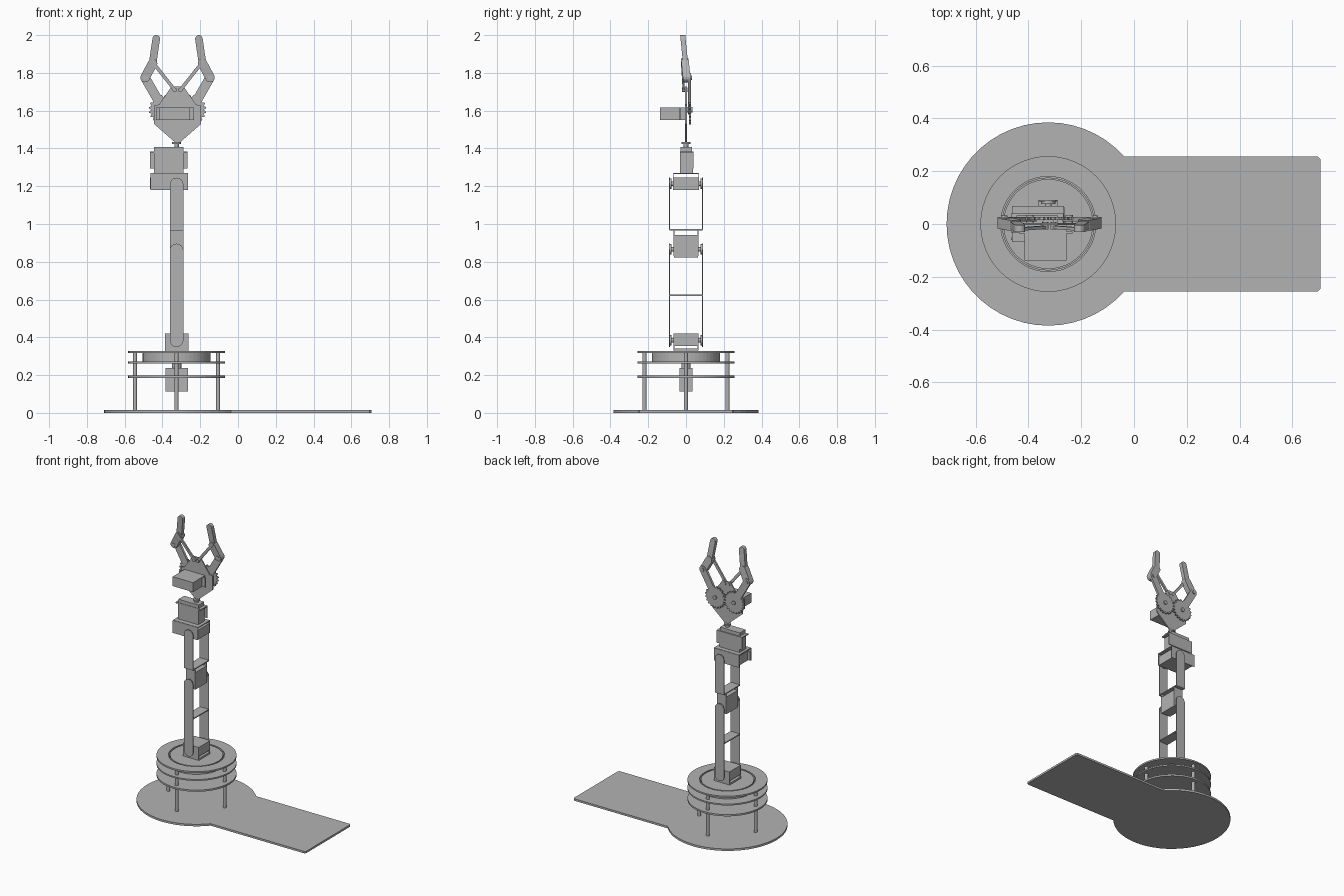
import bpy, bmesh, math
from mathutils import Vector

if "Cube" in bpy.data.objects:
    bpy.data.objects.remove(bpy.data.objects["Cube"])

CX = -0.325   # arm axis
GX = -0.32    # gripper axis
grey = bpy.data.materials.new("plain grey")
grey.diffuse_color = (0.45, 0.45, 0.45, 1)
grey.use_nodes = True
grey.node_tree.nodes["Principled BSDF"].inputs["Base Color"].default_value = grey.diffuse_color


def finish(name, bm):
    bmesh.ops.recalc_face_normals(bm, faces=bm.faces[:])
    me = bpy.data.meshes.new(name)
    bm.to_mesh(me)
    bm.free()
    me.materials.append(grey)
    ob = bpy.data.objects.new(name, me)
    bpy.context.collection.objects.link(ob)
    return ob


def prism(name, pts, axis, lo, hi, lean=0.0, pivot_z=0.0):
    """Extrude a flat outline along y (outline in x,z) or z (outline in x,y)."""
    bm = bmesh.new()

    def put(a, b, c):
        if axis == 'y':
            return bm.verts.new((a, c - lean * (b - pivot_z), b))
        return bm.verts.new((a, b, c))
    low = [put(a, b, lo) for a, b in pts]
    top = [put(a, b, hi) for a, b in pts]
    bm.faces.new(low)
    bm.faces.new(top)
    n = len(pts)
    for i in range(n):
        j = (i + 1) % n
        bm.faces.new((low[i], low[j], top[j], top[i]))
    return finish(name, bm)


def box(name, x0, x1, y0, y1, z0, z1):
    return prism(name, [(x0, y0), (x1, y0), (x1, y1), (x0, y1)], 'z', z0, z1)


def circle(a, b, r, n=48):
    return [(a + r * math.cos(2 * math.pi * i / n), b + r * math.sin(2 * math.pi * i / n)) for i in range(n)]


def capsule(p, q, w, n=8):
    """Outline of a bar with round ends."""
    ang = math.atan2(q[1] - p[1], q[0] - p[0])
    out = []
    for c, start in ((q, ang - math.pi / 2), (p, ang + math.pi / 2)):
        for i in range(n + 1):
            t = start + math.pi * i / n
            out.append((c[0] + w / 2 * math.cos(t), c[1] + w / 2 * math.sin(t)))
    return out


def ring(name, r_in, r_out, z0, z1, n=48):
    bm = bmesh.new()
    loops = [[bm.verts.new((x, y, z)) for x, y in circle(CX, 0, r, n)]
             for r, z in ((r_in, z0), (r_out, z0), (r_out, z1), (r_in, z1))]
    for k in range(4):
        a, b = loops[k], loops[(k + 1) % 4]
        for i in range(n):
            j = (i + 1) % n
            bm.faces.new((a[i], a[j], b[j], b[i]))
    return finish(name, bm)


# ground plate: disc joined with a rectangular tongue
a0 = math.asin(0.255 / 0.385)
plate = [(CX + 0.385 * math.cos(t), 0.385 * math.sin(t))
         for t in (a0 + (2 * math.pi - 2 * a0) * i / 40 for i in range(41))]
plate += [(0.697, -0.255), (0.706, -0.246), (0.706, 0.246), (0.697, 0.255)]
prism("ground_plate", plate, 'z', 0, 0.014)

# turntable deck, discs, posts
ring("top_ring", 0.18, 0.257, 0.317, 0.328)
prism("middle_disc", circle(CX, 0, 0.257), 'z', 0.262, 0.272)
prism("lower_disc", circle(CX, 0, 0.257), 'z', 0.185, 0.197)
prism("turntable", circle(CX, 0, 0.17), 'z', 0.272, 0.327)
ring("bearing_wall", 0.174, 0.18, 0.272, 0.317)
for i in range(4):
    t = i * math.pi / 2
    prism("post", circle(CX + 0.22 * math.cos(t), 0.22 * math.sin(t), 0.011, 12), 'z', 0.014, 0.32)

# turning motor under the deck
box("base_motor", CX - 0.06, CX + 0.06, -0.034, 0.034, 0.114, 0.238)
prism("base_motor_shaft", circle(CX, 0, 0.025, 16), 'z', 0.238, 0.262)


def horns(z):
    # motor shaft and round horns on both sides of a joint
    prism("joint_shaft", circle(CX, z, 0.012, 12), 'y', -0.085, 0.085)
    for s in (-1, 1):
        prism("joint_horn", circle(CX, z, 0.027, 20), 'y', *sorted((s * 0.076, s * 0.086)))


def side_plates(name, pts, y):
    for s in (-1, 1):
        prism(name, pts, 'y', s * y - 0.002, s * y + 0.002)


def rect(x0, x1, z0, z1):
    return [(x0, z0), (x1, z0), (x1, z1), (x0, z1)]


# shoulder motor in its bracket
box("shoulder_foot", CX - 0.062, CX + 0.062, -0.063, 0.063, 0.327, 0.34)
side_plates("shoulder_bracket", rect(CX - 0.062, CX + 0.062, 0.33, 0.42), 0.063)
box("shoulder_motor", CX - 0.06, CX + 0.062, -0.062, 0.062, 0.355, 0.42)
horns(0.385)

# lower arm link: two thin plates with a cross plate
W = 0.072
side_plates("lower_arm_plate", capsule((CX, 0.385), (CX, 0.86), W), 0.088)
box("lower_arm_web", CX - W / 2, CX + W / 2, -0.088, 0.088, 0.619, 0.626)

# elbow motor
box("elbow_motor", CX - W / 2, CX + W / 2, -0.063, 0.063, 0.822, 0.943)
side_plates("elbow_bracket", rect(CX - W / 2, CX + W / 2, 0.83, 0.968), 0.064)
horns(0.866)

# upper arm link, open at the top end
ua = [(CX + W / 2 * math.cos(math.pi * i / 8), 1.209 + W / 2 * math.sin(math.pi * i / 8)) for i in range(9)]
side_plates("upper_arm_plate", [(CX - W / 2, 0.967), (CX + W / 2, 0.967)] + ua, 0.088)
box("upper_arm_web", CX - W / 2, CX + W / 2, -0.088, 0.088, 0.966, 0.973)

# wrist bend motor and bracket
box("wrist_bend_motor", -0.445, -0.27, -0.065, 0.068, 1.18, 1.247)
box("wrist_bend_tab", -0.465, -0.445, -0.06, -0.052, 1.185, 1.245)
side_plates("wrist_bracket", rect(-0.463, -0.266, 1.18, 1.268), 0.067)
box("wrist_bracket_top", -0.463, -0.266, -0.067, 0.067, 1.264, 1.27)
horns(1.213)

# wrist turn motor
box("wrist_turn_motor", -0.445, -0.288, -0.033, 0.036, 1.27, 1.38)
box("wrist_turn_motor_cap", -0.445, -0.288, -0.03, 0.033, 1.38, 1.408)
box("wrist_turn_tabs", -0.466, -0.267, -0.033, 0.036, 1.376, 1.384)
box("wrist_turn_plate", -0.466, -0.267, 0.036, 0.04, 1.295, 1.384)
prism("wrist_turn_shaft", circle(CX, 0, 0.012, 12), 'z', 1.408, 1.425)
prism("wrist_turn_horn", circle(CX, 0, 0.024, 16), 'z', 1.423, 1.433)

# palm plate
half = [(0.014, 1.433), (0.125, 1.53), (0.125, 1.628), (0.098, 1.632), (0.032, 1.728)]
palm = [(GX + x, z) for x, z in half] + [(GX - x, z) for x, z in reversed(half)]
prism("palm_plate", palm, 'y', -0.004, 0.004)

# gripper motor
box("gripper_motor", -0.415, -0.255, -0.138, 0.0, 1.55, 1.617)
box("gripper_motor_tabs", -0.435, -0.233, -0.036, -0.028, 1.55, 1.617)

# gears, links and fingers, mirrored left and right
for s, side in ((-1, "left"), (1, "right")):
    def P(x, z):
        return (GX + s * x, z)
    gear = []
    for i in range(20):
        for k, r in ((0, 0.066), (0.3, 0.078), (0.6, 0.078), (0.9, 0.066)):
            t = 2 * math.pi * (i + k) / 20
            gear.append(P(0.074 + r * math.cos(t), 1.605 + r * math.sin(t)))
    prism(side + "_gear", gear, 'y', 0.016, 0.026)
    prism(side + "_gear_pin", circle(*P(0.074, 1.605), 0.014, 12), 'y', 0.0, 0.034)
    prism(side + "_outer_link", capsule(P(0.074, 1.605), P(0.172, 1.775), 0.05), 'y', 0.01, 0.026)
    prism(side + "_inner_link", capsule(P(0.015, 1.71), P(0.136, 1.862), 0.018), 'y', -0.018, -0.006, 0.06, 1.71)
    prism(side + "_inner_pin", circle(*P(0.015, 1.71), 0.012, 12), 'y', -0.02, 0.008)
    prism(side + "_finger_base", capsule(P(0.172, 1.775), P(0.132, 1.85), 0.05), 'y', -0.016, 0.024, 0.1, 1.77)
    prism(side + "_finger_tip", capsule(P(0.132, 1.85), P(0.113, 1.98), 0.04), 'y', -0.008, 0.019, 0.1, 1.77)
    prism(side + "_knuckle_pin", circle(*P(0.172, 1.775), 0.012, 12), 'y', -0.02, 0.032)
